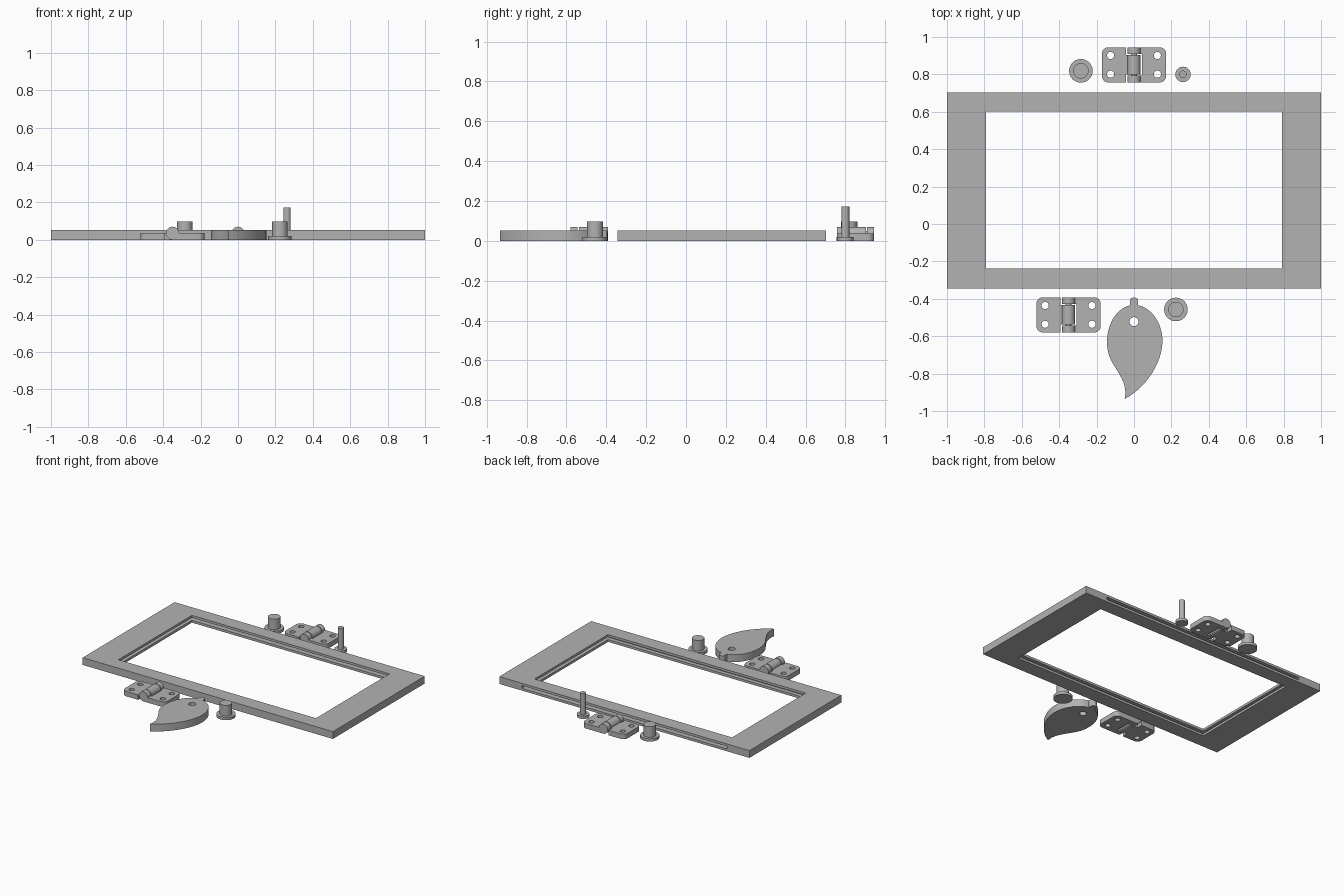
import bpy, bmesh, math
from mathutils import Vector
from mathutils.geometry import interpolate_bezier

if "Cube" in bpy.data.objects:
    bpy.data.objects.remove(bpy.data.objects["Cube"])

grey = bpy.data.materials.new("plain_grey")
grey.diffuse_color = (0.45, 0.45, 0.45, 1)
grey.use_nodes = True
grey.node_tree.nodes["Principled BSDF"].inputs["Base Color"].default_value = grey.diffuse_color


def add_mesh(name, bm, smooth=True):
    bmesh.ops.recalc_face_normals(bm, faces=bm.faces)
    me = bpy.data.meshes.new(name)
    bm.to_mesh(me)
    bm.free()
    me.materials.clear()
    me.materials.append(grey)
    ob = bpy.data.objects.new(name, me)
    bpy.context.scene.collection.objects.link(ob)
    if smooth:
        bpy.ops.object.select_all(action='DESELECT')
        ob.select_set(True)
        bpy.context.view_layer.objects.active = ob
        bpy.ops.object.shade_smooth_by_angle(angle=math.radians(30))
    return ob


def box(name, x0, x1, y0, y1, z0, z1):
    bm = bmesh.new()
    bmesh.ops.create_cube(bm, size=1)
    for v in bm.verts:
        v.co = Vector(((x0, x1)[v.co.x > 0], (y0, y1)[v.co.y > 0], (z0, z1)[v.co.z > 0]))
    return add_mesh(name, bm, False)


def circle(cx, cy, r, n=32):
    return [(cx + r * math.cos(2 * math.pi * i / n), cy + r * math.sin(2 * math.pi * i / n))
            for i in range(n)]


def plate(name, loops, height):
    """Extruded flat outline; loops after the first become holes."""
    cu = bpy.data.curves.new(name, 'CURVE')
    cu.dimensions = '2D'
    cu.fill_mode = 'BOTH'
    cu.extrude = height / 2
    for loop in loops:
        sp = cu.splines.new('POLY')
        sp.points.add(len(loop) - 1)
        for p, (x, y) in zip(sp.points, loop):
            p.co = (x, y, 0, 1)
        sp.use_cyclic_u = True
    tmp = bpy.data.objects.new("outline", cu)
    bpy.context.scene.collection.objects.link(tmp)
    bpy.context.view_layer.update()
    me = bpy.data.meshes.new_from_object(tmp.evaluated_get(bpy.context.evaluated_depsgraph_get()))
    bm = bmesh.new()
    bm.from_mesh(me)
    bpy.data.objects.remove(tmp)
    bpy.data.meshes.remove(me)
    bmesh.ops.remove_doubles(bm, verts=bm.verts, dist=1e-5)
    bmesh.ops.translate(bm, verts=bm.verts, vec=(0, 0, height / 2))
    return add_mesh(name, bm)


def lathe(name, x, y, profile, n=48):
    """Turned solid about a vertical axis, profile as (radius, z)."""
    bm = bmesh.new()
    rings = [[bm.verts.new((px, py, z)) for px, py in circle(x, y, r, n)] for r, z in profile]
    for a, b in zip(rings, rings[1:]):
        for i in range(n):
            j = (i + 1) % n
            bm.faces.new((a[i], a[j], b[j], b[i]))
    bm.faces.new(rings[0])
    bm.faces.new(rings[-1])
    return add_mesh(name, bm)


def knuckle(name, x, y0, y1, r=0.035, n=40):
    """Barrel along y, resting on the ground."""
    bm = bmesh.new()
    rings = [[bm.verts.new((x + px, y, r + pz)) for px, pz in circle(0, 0, r, n)] for y in (y0, y1)]
    for i in range(n):
        j = (i + 1) % n
        bm.faces.new((rings[0][i], rings[0][j], rings[1][j], rings[1][i]))
    for ring in rings:
        bm.faces.new(ring)
    return add_mesh(name, bm)


# Frame with window and a panel slot open to the back edge
frame = box("frame", -1, 1, -0.345, 0.704, 0, 0.053)
cutters = [box("window_cutter", -0.79, 0.79, -0.238, 0.602, -0.1, 0.2),
           box("slot_cutter", -0.82, 0.82, -0.268, 0.8, 0.017, 0.036)]
for c in cutters:
    c.hide_render = True
    m = frame.modifiers.new(c.name, 'BOOLEAN')
    m.operation, m.solver, m.object = 'DIFFERENCE', 'EXACT', c
bpy.context.view_layer.update()
cut = bpy.data.meshes.new_from_object(frame.evaluated_get(bpy.context.evaluated_depsgraph_get()))
frame.modifiers.clear()
frame.data = cut
for c in cutters:
    bpy.data.objects.remove(c)


# Hinges: two interlocking leaves with a three-part barrel
def hinge(label, cx, cy):
    W, H, R, GAP, MID, END = 0.172, 0.094, 0.035, 0.042, 0.052, 0.058

    def corner(sy):
        angs = [math.radians(90 * i / 8) for i in range(9)]
        pts = [(W - R + R * math.cos(a), sy * (H - R + R * math.sin(a))) for a in angs]
        return pts if sy > 0 else pts[::-1]

    inner = {
        "end_leaf": (1, [(0, H), (0, END), (GAP, END), (GAP, -END), (0, -END), (0, -H)]),
        "middle_leaf": (-1, [(GAP, H), (GAP, MID), (0, MID), (0, -MID), (GAP, -MID), (GAP, -H)]),
    }
    for part, (s, edge) in inner.items():
        loops = [corner(-1) + corner(1) + edge]
        loops += [circle(0.125, sy * 0.05, 0.019) for sy in (-1, 1)]
        plate(f"{label}_{part}", [[(cx + s * x, cy + y) for x, y in lp] for lp in loops], 0.036)
    for part, y0, y1 in (("front", -H, -END), ("middle", -MID, MID), ("back", END, H)):
        knuckle(f"{label}_{part}_knuckle", cx, cy + y0, cy + y1)
    knuckle(f"{label}_pin", cx, cy - END - 0.005, cy + END + 0.005, 0.015).location.z = 0.02


hinge("back_hinge", 0, 0.851)
hinge("front_hinge", -0.35, -0.486)

# Flanged pegs
for name, x, y, r0, r1, h in (("back_peg", -0.284, 0.819, 0.063, 0.041, 0.097),
                              ("front_peg", 0.224, -0.457, 0.063, 0.041, 0.097),
                              ("long_pin", 0.262, 0.80, 0.041, 0.02, 0.172)):
    lathe(name, x, y, [(r0, 0), (r0, 0.02), (r1, 0.02), (r1, h)])

# Leaf-shaped latch with stem and pivot hole
segments = [
    ((0.022, -0.435), (0.09, -0.445), (0.155, -0.53), (0.152, -0.63)),
    ((0.152, -0.63), (0.15, -0.745), (0.06, -0.88), (-0.05, -0.935)),
    ((-0.05, -0.935), (-0.036, -0.87), (-0.065, -0.825), (-0.095, -0.775)),
    ((-0.095, -0.775), (-0.128, -0.725), (-0.144, -0.69), (-0.144, -0.63)),
    ((-0.144, -0.63), (-0.144, -0.53), (-0.09, -0.45), (-0.022, -0.435)),
    ((-0.022, -0.41), (-0.022, -0.388), (0.022, -0.388), (0.022, -0.41)),
]
outline = []
for seg in segments:
    for p in interpolate_bezier(*[Vector((x, y, 0)) for x, y in seg], 14):
        if not outline or (Vector(outline[-1]) - p.xy).length > 1e-4:
            outline.append((p.x, p.y))
plate("leaf_latch", [outline, circle(0, -0.522, 0.024)], 0.053)
